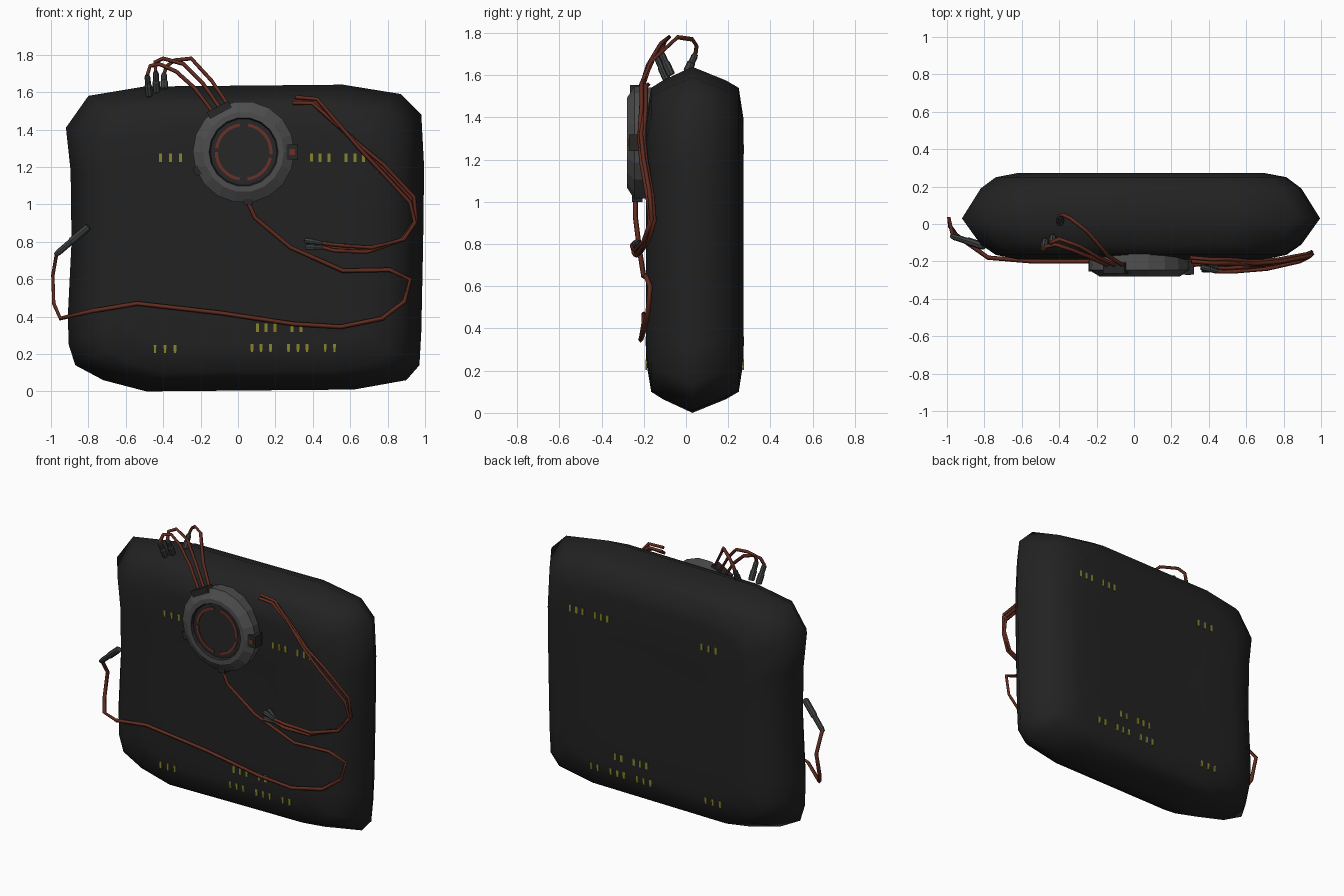
import bpy, bmesh, math
from mathutils import Vector, Matrix

if "Cube" in bpy.data.objects:
    bpy.data.objects.remove(bpy.data.objects["Cube"])

def mat(name, r, g, b):
    m = bpy.data.materials.new(name)
    m.diffuse_color = (r, g, b, 1)
    m.use_nodes = True
    m.node_tree.nodes["Principled BSDF"].inputs["Base Color"].default_value = m.diffuse_color
    return m

BLACK = mat("black fabric", 0.016, 0.016, 0.016)
GREY = mat("grey casing", 0.075, 0.075, 0.075)
DARK = mat("dark casing", 0.02, 0.02, 0.02)
STEEL = mat("connector grey", 0.05, 0.055, 0.053)
WIRE = mat("red brown wire", 0.12, 0.025, 0.014)
RED = mat("red ring", 0.15, 0.03, 0.02)
YELLOW = mat("yellow marks", 0.24, 0.23, 0.025)

def finish(bm, name, mats, smooth=False):
    bmesh.ops.recalc_face_normals(bm, faces=bm.faces)
    me = bpy.data.meshes.new(name)
    for f in bm.faces:
        f.smooth = smooth
    bm.to_mesh(me)
    bm.free()
    for m in mats:
        me.materials.append(m)
    ob = bpy.data.objects.new(name, me)
    bpy.context.collection.objects.link(ob)
    return ob

def loft(bm, rings, cap=True):
    """Join closed rings of points with quads; returns the face bands."""
    vs = [[bm.verts.new(p) for p in r] for r in rings]
    bands = []
    for a, b in zip(vs, vs[1:]):
        n = len(a)
        bands.append([bm.faces.new((a[i], a[(i + 1) % n], b[(i + 1) % n], b[i])) for i in range(n)])
    if cap:
        bands.append([bm.faces.new(vs[0]), bm.faces.new(vs[-1])])
    return bands

def box(bm, centre, size, turn=0):
    m = (Matrix.Translation(centre) @ Matrix.Rotation(turn, 4, 'Y')
         @ Matrix.Diagonal((*size, 1)))
    bmesh.ops.create_cube(bm, size=1, matrix=m)

# Pillow-shaped bag: one outline, shrunk towards the front and back faces
outline = [(-0.49, 0), (0.05, 0.005), (0.62, 0.01), (0.9, 0.06), (0.97, 0.14), (0.98, 0.32),
           (0.99, 0.8), (0.995, 1.2), (0.98, 1.48), (0.87, 1.59), (0.56, 1.64), (0.05, 1.635),
           (-0.5, 1.63), (-0.8, 1.58), (-0.92, 1.41), (-0.895, 1.18), (-0.89, 0.8),
           (-0.91, 0.4), (-0.905, 0.25), (-0.87, 0.14), (-0.72, 0.06)]
CX, CZ = 0.04, 0.82
layers = [(0.55, 0.5, -0.18), (0.30, 0.25, -0.19), (0.18, 0.10, -0.165), (0.10, 0.065, -0.11),
          (0, 0, 0.03),
          (0.10, 0.065, 0.19), (0.18, 0.10, 0.25), (0.30, 0.25, 0.273), (0.55, 0.5, 0.264)]
bm = bmesh.new()
loft(bm, [[(CX + (x - CX) * (1 - ix / 0.955), y, CZ + (z - CZ) * (1 - iz / CZ))
           for x, z in outline] for ix, iz, y in layers])
finish(bm, "bag_body", [BLACK], True)

# Plain yellow flecks on the front and back of the bag
bm = bmesh.new()
for x0, x1, z in [(-0.44, -0.28, 1.25), (0.37, 0.74, 1.25), (-0.47, -0.31, 0.225),
                  (0.05, 0.54, 0.23), (0.08, 0.36, 0.34)]:
    n = int((x1 - x0) / 0.045)
    for i in range(n):
        if i % 4 == 3:
            continue
        for y in (-0.188, 0.27):
            box(bm, (x0 + (i + 0.5) * (x1 - x0) / n, y, z), (0.016, 0.008, 0.045))
finish(bm, "yellow_flecks", [YELLOW])

# Round device: turned profile, dark recessed dial inside a grey rim
DX, DZ, N = 0.03, 1.28, 18
profile = [(0.265, -0.16), (0.272, -0.245), (0.215, -0.28), (0.185, -0.28), (0.178, -0.262), (0.1, -0.262)]
def ring(r, y, n=N):
    return [(DX + r * math.cos(2 * math.pi * i / n), y, DZ + r * math.sin(2 * math.pi * i / n))
            for i in range(n)]
bm = bmesh.new()
bands = loft(bm, [ring(r, y) for r, y in profile])
for f in bands[3] + bands[4] + [bands[5][1]]:
    f.material_index = 1
finish(bm, "device_casing", [GREY, DARK])

# Red arcs on the dial
bm = bmesh.new()
for a0, a1 in [(-82, -12), (-4, 80), (98, 172), (180, 262)]:
    steps = 8
    rows = []
    for i in range(steps + 1):
        a = math.radians(a0 + (a1 - a0) * i / steps)
        rows.append([(DX + r * math.cos(a), y, DZ + r * math.sin(a))
                     for r, y in ((0.138, -0.26), (0.138, -0.268), (0.154, -0.268), (0.154, -0.26))])
    loft(bm, rows)
finish(bm, "dial_arcs", [RED])

# Sockets around the casing
bm = bmesh.new()
box(bm, (0.29, -0.235, 1.28), (0.06, 0.07, 0.08))
box(bm, (-0.10, -0.235, 1.505), (0.13, 0.06, 0.04), math.radians(-28))
box(bm, (-0.215, -0.225, 1.18), (0.04, 0.06, 0.05), math.radians(-25))
box(bm, (0.055, -0.23, 1.02), (0.05, 0.05, 0.04))
finish(bm, "device_sockets", [DARK])
bm = bmesh.new()
box(bm, (0.29, -0.271, 1.28), (0.03, 0.006, 0.03))
finish(bm, "socket_light", [RED])

def wire(name, pts, r=0.011):
    cu = bpy.data.curves.new(name, 'CURVE')
    cu.dimensions = '3D'
    cu.bevel_depth, cu.bevel_resolution, cu.use_fill_caps = r, 0, True
    sp = cu.splines.new('POLY')
    sp.points.add(len(pts) - 1)
    for p, q in zip(sp.points, pts):
        p.co = (*q, 1)
    cu.materials.append(WIRE)
    ob = bpy.data.objects.new(name, cu)
    bpy.context.collection.objects.link(ob)
    bpy.ops.object.select_all(action='DESELECT')
    ob.select_set(True)
    bpy.context.view_layer.objects.active = ob
    bpy.ops.object.convert(target='MESH')

def connector(name, a, b, r=0.02):
    """Stepped plug running from the wire end a to the tip b."""
    a, b = Vector(a), Vector(b)
    q = (b - a).to_track_quat('Z', 'Y')
    bm = bmesh.new()
    loft(bm, [[a.lerp(b, t) + q @ Vector((r * k * math.cos(i * math.pi / 4), r * k * math.sin(i * math.pi / 4), 0))
               for i in range(8)]
              for t, k in ((0, 0.6), (0.1, 0.8), (0.45, 0.8), (0.5, 1), (0.95, 1), (1, 0.8))])
    finish(bm, name, [STEEL])

# Three wires looping over the top edge
tops = [[(-0.14, -0.22, 1.50), (-0.23, -0.18, 1.62), (-0.33, -0.14, 1.71), (-0.42, -0.11, 1.75),
         (-0.47, -0.12, 1.74), (-0.485, -0.14, 1.69), (-0.475, -0.09, 1.58)],
        [(-0.10, -0.22, 1.52), (-0.19, -0.18, 1.65), (-0.29, -0.12, 1.75), (-0.40, -0.08, 1.78),
         (-0.445, -0.10, 1.76), (-0.44, -0.12, 1.71), (-0.435, -0.07, 1.60)],
        [(-0.06, -0.22, 1.54), (-0.14, -0.17, 1.66), (-0.25, -0.04, 1.78), (-0.34, 0.03, 1.77),
         (-0.38, 0.05, 1.74), (-0.395, 0.045, 1.70), (-0.395, 0.005, 1.615)]]
for i, p in enumerate(tops):
    wire(f"top_wire_{i + 1}", p[:-1])
    connector(f"top_connector_{i + 1}", p[-2], p[-1])

# Bundle of wires looping down the right side
side = [(0.30, -0.18, 1.555), (0.41, -0.19, 1.55), (0.50, -0.19, 1.46), (0.65, -0.2, 1.31),
        (0.77, -0.19, 1.20), (0.93, -0.16, 1.03), (0.95, -0.15, 0.91), (0.88, -0.18, 0.81),
        (0.70, -0.22, 0.755), (0.52, -0.235, 0.765), (0.45, -0.235, 0.78)]
for i, (dx, dy, dz) in enumerate([(0, 0, 0), (0.012, -0.02, 0.018), (-0.012, -0.012, -0.012)]):
    p = [(x + dx * math.sin(k * 0.9 + 0.6), y + dy, z + dz * math.cos(k * 0.7))
         for k, (x, y, z) in enumerate(side)]
    wire(f"side_wire_{i + 1}", p)
    x, y, z = p[-1]
    connector(f"side_connector_{i + 1}", p[-1], (x - 0.09, y + 0.045 - 0.02 * i, z + 0.03 - 0.015 * i), 0.016)

# Long wire from the device across the front to the left edge
wire("front_wire", [
    (0.05, -0.24, 1.02), (0.09, -0.24, 0.93), (0.28, -0.22, 0.77), (0.56, -0.2, 0.645),
    (0.81, -0.19, 0.65), (0.92, -0.17, 0.60), (0.89, -0.18, 0.48), (0.77, -0.2, 0.39),
    (0.55, -0.215, 0.345), (0.30, -0.21, 0.36), (-0.10, -0.2, 0.42), (-0.54, -0.2, 0.47),
    (-0.78, -0.18, 0.43), (-0.95, -0.06, 0.39), (-0.985, -0.01, 0.47), (-0.99, 0.03, 0.62),
    (-0.97, -0.06, 0.735)], 0.012)
connector("left_connector", (-0.975, -0.065, 0.73), (-0.80, -0.12, 0.88), 0.021)
